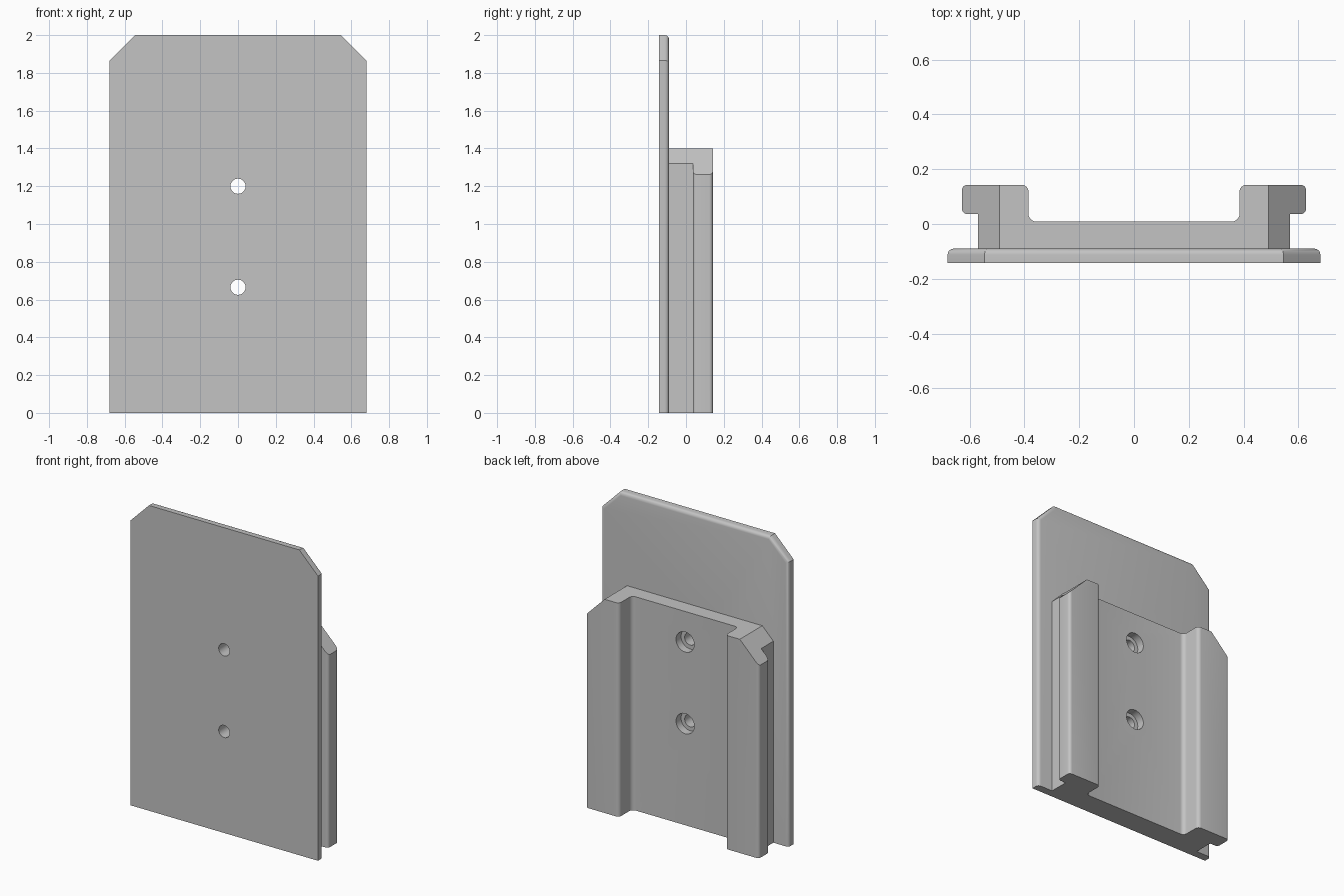
import bpy, bmesh, math
from mathutils import Vector

cube = bpy.data.objects.get("Cube")
if cube:
    bpy.data.objects.remove(cube, do_unlink=True)

FRONT, SEAM, FLOOR, BACK = -0.143, -0.09, 0.009, 0.143   # depths along y
HOLES = (0.665, 1.2)

grey = bpy.data.materials.new("plain grey")
grey.use_nodes = True
grey.diffuse_color = (0.55, 0.55, 0.55, 1)
grey.node_tree.nodes["Principled BSDF"].inputs["Base Color"].default_value = (0.55, 0.55, 0.55, 1)


def make(name, bm):
    bmesh.ops.recalc_face_normals(bm, faces=bm.faces)
    mesh = bpy.data.meshes.new(name)
    bm.to_mesh(mesh)
    bm.free()
    ob = bpy.data.objects.new(name, mesh)
    bpy.context.collection.objects.link(ob)
    mesh.materials.append(grey)
    return ob


def prism(points, offset):
    """Extrude a closed outline along an offset."""
    bm = bmesh.new()
    face = bm.faces.new([bm.verts.new(p) for p in points])
    ext = bmesh.ops.extrude_face_region(bm, geom=[face])
    verts = [g for g in ext["geom"] if isinstance(g, bmesh.types.BMVert)]
    bmesh.ops.translate(bm, verts=verts, vec=offset)
    bmesh.ops.recalc_face_normals(bm, faces=bm.faces)
    return bm


def rounded(corners, steps=6):
    """Replace each (x, y, radius) corner of a right-angled open outline by an arc."""
    out = []
    for i, (x, y, r) in enumerate(corners):
        p = Vector((x, y))
        if r == 0:
            out.append(p)
            continue
        a = (Vector(corners[i - 1][:2]) - p).normalized() * r
        b = (Vector(corners[i + 1][:2]) - p).normalized() * r
        for k in range(steps + 1):
            t = math.pi / 2 * k / steps
            out.append(p + a * (1 - math.sin(t)) + b * (1 - math.cos(t)))
    return out


def drill(ob, radius, y0, y1):
    """Cut the two screw holes from y0 to y1."""
    for z in HOLES:
        ring = [(radius * math.cos(i * math.tau / 48), y0,
                 z + radius * math.sin(i * math.tau / 48)) for i in range(48)]
        cutter = make("hole_cutter", prism(ring, (0, y1 - y0, 0)))
        cutter.hide_render = True
        mod = ob.modifiers.new("hole", "BOOLEAN")
        mod.operation, mod.solver, mod.object = "DIFFERENCE", "EXACT", cutter
        bpy.context.view_layer.objects.active = ob
        bpy.ops.object.modifier_apply(modifier=mod.name)
        mesh = cutter.data
        bpy.data.objects.remove(cutter, do_unlink=True)
        bpy.data.meshes.remove(mesh)


# Front plate with clipped top corners and a rounded rear rim
W, C = 0.68, 0.135
outline = [(-W, 0), (W, 0), (W, 2 - C), (W - C, 2), (C - W, 2), (-W, 2 - C)]
bm = prism([(x, FRONT, z) for x, z in outline], (0, SEAM - FRONT, 0))
rim = [e for e in bm.edges
       if all(abs(v.co.y - SEAM) < 1e-4 for v in e.verts)
       and max(v.co.z for v in e.verts) > 0.01]
bmesh.ops.bevel(bm, geom=rim, offset=0.022, segments=5, profile=0.5, affect="EDGES")
plate = make("front_plate", bm)
drill(plate, 0.04, -0.3, 0.0)

# Rear rail: channel with outward lips, mirrored half profile
half = rounded([(0.57, SEAM, 0), (0.57, 0.036, 0), (0.628, 0.036, 0.02),
                (0.628, BACK, 0.02), (0.385, BACK, 0.025), (0.385, FLOOR, 0.028),
                (0, FLOOR, 0)])[:-1]
profile = [(p.x, p.y, 0) for p in half] + [(-p.x, p.y, 0) for p in reversed(half)]
bm = prism(profile, (0, 0, 1.4))
# Slanted upper shoulders
for s in (-1, 1):
    cut = bmesh.ops.bisect_plane(bm, geom=bm.verts[:] + bm.edges[:] + bm.faces[:],
                                 plane_co=(s * 0.49, 0, 1.4), plane_no=(s, 0, 1),
                                 clear_outer=True)
    edges = [e for e in cut["geom_cut"] if isinstance(e, bmesh.types.BMEdge)]
    bmesh.ops.holes_fill(bm, edges=edges, sides=0)
rail = make("rear_rail", bm)
drill(rail, 0.04, -0.3, 0.1)
drill(rail, 0.066, FLOOR - 0.052, 0.1)

# Smooth the rounded edges, keep the rest crisp
bpy.ops.object.select_all(action="DESELECT")
for ob in (plate, rail):
    ob.select_set(True)
bpy.context.view_layer.objects.active = plate
bpy.ops.object.shade_smooth_by_angle(angle=math.radians(30))
